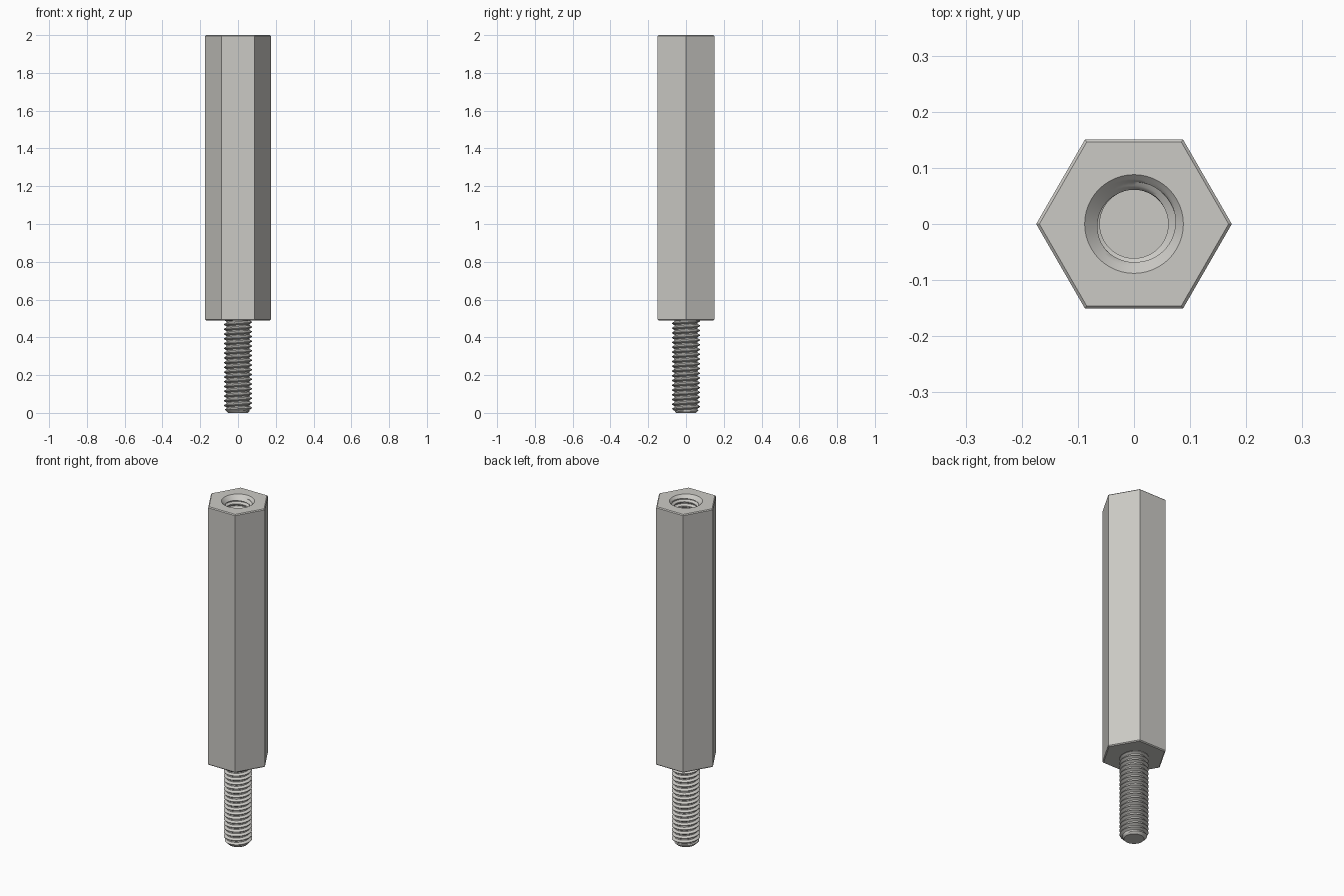
import bpy
import bmesh
from math import cos, sin, pi, radians, ceil

if "Cube" in bpy.data.objects:
    bpy.data.objects.remove(bpy.data.objects["Cube"])

SEGMENTS = 48
PITCH = 0.0252
MAJOR, MINOR = 0.075, 0.061
BODY_BOTTOM, BODY_TOP = 0.49, 2.0
BORE_FLOOR, BORE_MOUTH = 1.5, 0.088
APOTHEM, CHAMFER = 0.151, 0.005
TIP_RADIUS = 0.052

# One turn of the thread: (fraction of pitch, height between root and crest)
PROFILE = [(0, 1), (0.125, 1), (0.28, 0.5), (0.4375, 0), (0.6875, 0), (0.84, 0.5)]

steel = bpy.data.materials.new("light warm grey steel")
steel.use_nodes = True
steel.diffuse_color = (0.60, 0.59, 0.56, 1)
steel.node_tree.nodes["Principled BSDF"].inputs["Base Color"].default_value = (0.60, 0.59, 0.56, 1)


def polar(bm, radius, angle, z):
    return bm.verts.new((radius * cos(angle), radius * sin(angle), z))


def finish(bm, name):
    bmesh.ops.remove_doubles(bm, verts=bm.verts, dist=0.00005)
    mesh = bpy.data.meshes.new(name)
    bm.to_mesh(mesh)
    bm.free()
    obj = bpy.data.objects.new(name, mesh)
    bpy.context.collection.objects.link(obj)
    mesh.materials.append(steel)
    bpy.ops.object.select_all(action='DESELECT')
    obj.select_set(True)
    bpy.context.view_layer.objects.active = obj
    bpy.ops.object.shade_smooth_by_angle(angle=radians(30))


def helical_thread(name, z0, z1, limit, inward):
    """Helical surface clamped to z0..z1, with a flat disc closing the lower end."""
    bm = bmesh.new()
    k = len(PROFILE)
    count = k * (ceil((z1 - z0) / PITCH) + 2)
    grid = []
    for i in range(count + 1):
        turn, (frac, height) = i // k - 1, PROFILE[i % k]
        row = []
        for j in range(SEGMENTS):
            z = z0 + PITCH * (turn + frac + j / SEGMENTS)
            z = min(max(z, z0), z1)
            radius = limit(MINOR + (MAJOR - MINOR) * height, z)
            row.append(polar(bm, radius, 2 * pi * j / SEGMENTS, z))
        grid.append(row)

    def vert(i, j):
        return grid[i][j] if j < SEGMENTS else grid[i + k][0]

    for i in range(count - k):
        for j in range(SEGMENTS):
            quad = [vert(i, j), vert(i, j + 1), vert(i + 1, j + 1), vert(i + 1, j)]
            bm.faces.new(quad[::-1] if inward else quad)
    end = [polar(bm, limit(MINOR, z0), 2 * pi * j / SEGMENTS, z0) for j in range(SEGMENTS)]
    bm.faces.new(end if inward else end[::-1])
    finish(bm, name)


# Hexagonal body with chamfered ends and a round opening in the top
def hex_radius(apothem):
    return lambda a: apothem / cos(a % (pi / 3) - pi / 6)


rings = [
    (lambda a: MINOR * 0.9, BODY_BOTTOM),
    (hex_radius(APOTHEM - CHAMFER), BODY_BOTTOM),
    (hex_radius(APOTHEM), BODY_BOTTOM + CHAMFER),
    (hex_radius(APOTHEM), BODY_TOP - CHAMFER),
    (hex_radius(APOTHEM - CHAMFER), BODY_TOP),
    (lambda a: BORE_MOUTH, BODY_TOP),
]
bm = bmesh.new()
angles = [2 * pi * j / SEGMENTS for j in range(SEGMENTS)]
loops = [[polar(bm, shape(a), a, z) for a in angles] for shape, z in rings]
for low, high in zip(loops, loops[1:]):
    for j in range(SEGMENTS):
        n = (j + 1) % SEGMENTS
        bm.faces.new((low[j], low[n], high[n], high[j]))
finish(bm, "hex_body")

# Threaded stud with a chamfered tip
helical_thread("threaded_stud", 0, BODY_BOTTOM + 0.01,
               lambda r, z: min(r, TIP_RADIUS + z), False)

# Threaded blind bore with a countersunk mouth
helical_thread("threaded_bore", BORE_FLOOR, BODY_TOP,
               lambda r, z: max(min(r, MINOR + z - BORE_FLOOR), BORE_MOUTH - (BODY_TOP - z)), True)
